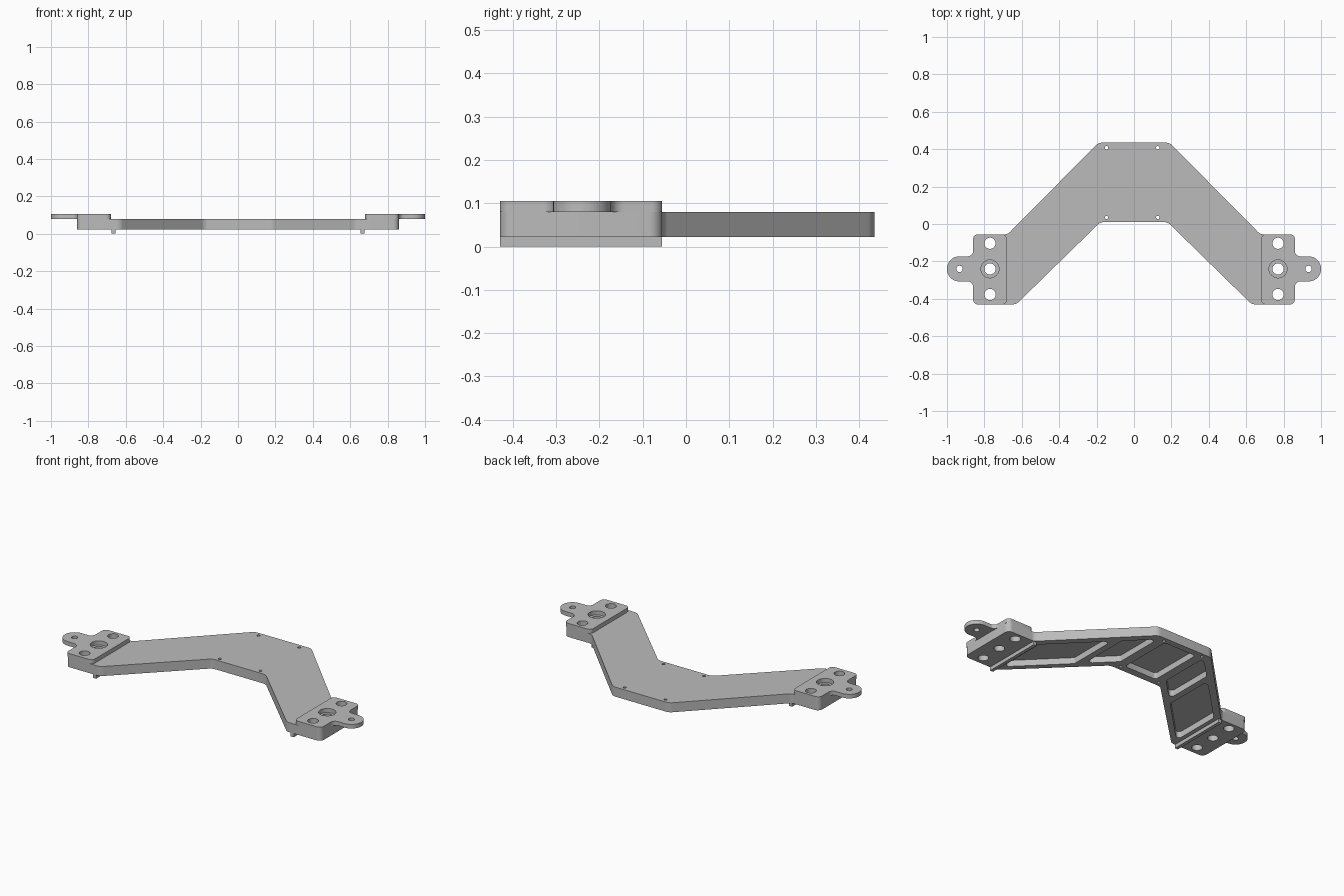
import bpy, bmesh, math
from mathutils import Vector

cube = bpy.data.objects.get("Cube")
if cube:
    bpy.data.objects.remove(cube, do_unlink=True)

grey = bpy.data.materials.new("plain_grey")
grey.use_nodes = True
grey.diffuse_color = (0.5, 0.5, 0.5, 1)
grey.node_tree.nodes["Principled BSDF"].inputs["Base Color"].default_value = (0.5, 0.5, 0.5, 1)


def rounded(corners, steps=8):
    """Outline with an arc of radius r at every (x, y, r) corner."""
    out = []
    for i, (x, y, r) in enumerate(corners):
        p = Vector((x, y))
        a = (Vector(corners[i - 1][:2]) - p).normalized()
        b = (Vector(corners[(i + 1) % len(corners)][:2]) - p).normalized()
        half = a.angle(b) / 2
        centre = p + (a + b).normalized() * (r / math.sin(half))
        reach = r / math.tan(half)
        start, end = p + a * reach - centre, p + b * reach - centre
        sweep = start.angle_signed(end)
        first = math.atan2(start.y, start.x)
        for k in range(steps + 1):
            t = first - sweep * k / steps
            out.append((centre.x + r * math.cos(t), centre.y + r * math.sin(t)))
    return out


def circle(x, y, r, n=32):
    return [(x + r * math.cos(2 * math.pi * k / n), y + r * math.sin(2 * math.pi * k / n))
            for k in range(n)]


def mirror(corners):
    return [(-c[0], *c[1:]) for c in reversed(corners)]


def prisms(name, outlines, z0, z1):
    """One object made of upright prisms over the given outlines."""
    bm = bmesh.new()
    for outline in outlines:
        face = bm.faces.new([bm.verts.new((x, y, z0)) for x, y in outline])
        top = bmesh.ops.extrude_face_region(bm, geom=[face])["geom"]
        bmesh.ops.translate(bm, vec=(0, 0, z1 - z0),
                            verts=[v for v in top if isinstance(v, bmesh.types.BMVert)])
    bmesh.ops.recalc_face_normals(bm, faces=bm.faces)
    mesh = bpy.data.meshes.new(name)
    bm.to_mesh(mesh)
    bm.free()
    mesh.materials.append(grey)
    obj = bpy.data.objects.new(name, mesh)
    bpy.context.collection.objects.link(obj)
    return obj


def select(obj):
    bpy.ops.object.select_all(action='DESELECT')
    obj.select_set(True)
    bpy.context.view_layer.objects.active = obj


def cut(obj, outlines, z0, z1):
    cutter = prisms("cutter", outlines, z0, z1)
    cutter.hide_render = True
    mod = obj.modifiers.new("cut", 'BOOLEAN')
    mod.operation, mod.solver, mod.object = 'DIFFERENCE', 'EXACT', cutter
    select(obj)
    bpy.ops.object.modifier_apply(modifier=mod.name)
    bpy.data.objects.remove(cutter, do_unlink=True)


def finish(obj):
    select(obj)
    bpy.ops.object.shade_smooth_by_angle(angle=math.radians(30))


BOTTOM, DECK, TOP = 0.022, 0.08, 0.105
BACK, FRONT, END_BACK = 0.435, -0.43, -0.055
BOLT_X, MID_Y, BOLT_GAP = 0.77, -0.24, 0.137

# Arched plate with both end blocks
half = [(0.19, BACK, 0.05), (0.675, END_BACK, 0.04), (0.86, END_BACK, 0.03),
        (0.86, FRONT, 0.03), (0.63, FRONT, 0.05), (0.18, 0.01, 0.05)]
plate = prisms("arched_plate", [rounded(half + mirror(half))], BOTTOM, DECK)

# Lightening pockets underneath, leaving cross ribs and a rim
def arm_pocket(x0, x1):
    back, front = 0.565, 0.245
    return [(x0, back - x0, 0.018), (x1, back - x1, 0.018),
            (x1, front - x1, 0.018), (x0, front - x0, 0.018)]

arms = [arm_pocket(0.165, 0.305), arm_pocket(0.345, 0.63)]
centre = [(-0.11, 0.395, 0.018), (0.11, 0.395, 0.018), (0.11, 0.055, 0.018), (-0.11, 0.055, 0.018)]
cut(plate, [rounded(p, 5) for p in [centre] + arms + [mirror(a) for a in arms]], -0.01, 0.06)

# Bolt holes through the blocks and pin holes through the plate
bolts = [circle(s * BOLT_X, MID_Y + k * BOLT_GAP, 0.03) for s in (-1, 1) for k in (-1, 0, 1)]
pins = [circle(x, y, 0.009, 16) for x in (-0.147, 0.127) for y in (0.035, 0.408)]
cut(plate, bolts + pins, -0.02, 0.2)
finish(plate)

# Raised pads with rounded mounting tabs, and the locating ridges below
pad = [(0.68, END_BACK, 0.025), (0.86, END_BACK, 0.025), (0.86, -0.173, 0.03),
       (1.0, -0.173, 0.066), (1.0, -0.307, 0.066), (0.86, -0.307, 0.03),
       (0.86, FRONT, 0.025), (0.68, FRONT, 0.025)]
for side, s in (("left", 1), ("right", -1)):
    outline = pad if s == 1 else mirror(pad)
    obj = prisms(side + "_mounting_pad", [rounded(outline)], DECK, TOP)
    holes = [circle(s * BOLT_X, MID_Y - BOLT_GAP, 0.03), circle(s * BOLT_X, MID_Y + BOLT_GAP, 0.03),
             circle(s * BOLT_X, MID_Y, 0.048), circle(s * 0.933, MID_Y, 0.017)]
    cut(obj, holes, 0, 0.2)
    finish(obj)
    a, b = s * 0.656, s * 0.677
    prisms(side + "_locating_ridge",
           [[(a, FRONT), (b, FRONT), (b, END_BACK), (a, END_BACK)]], 0, BOTTOM)
